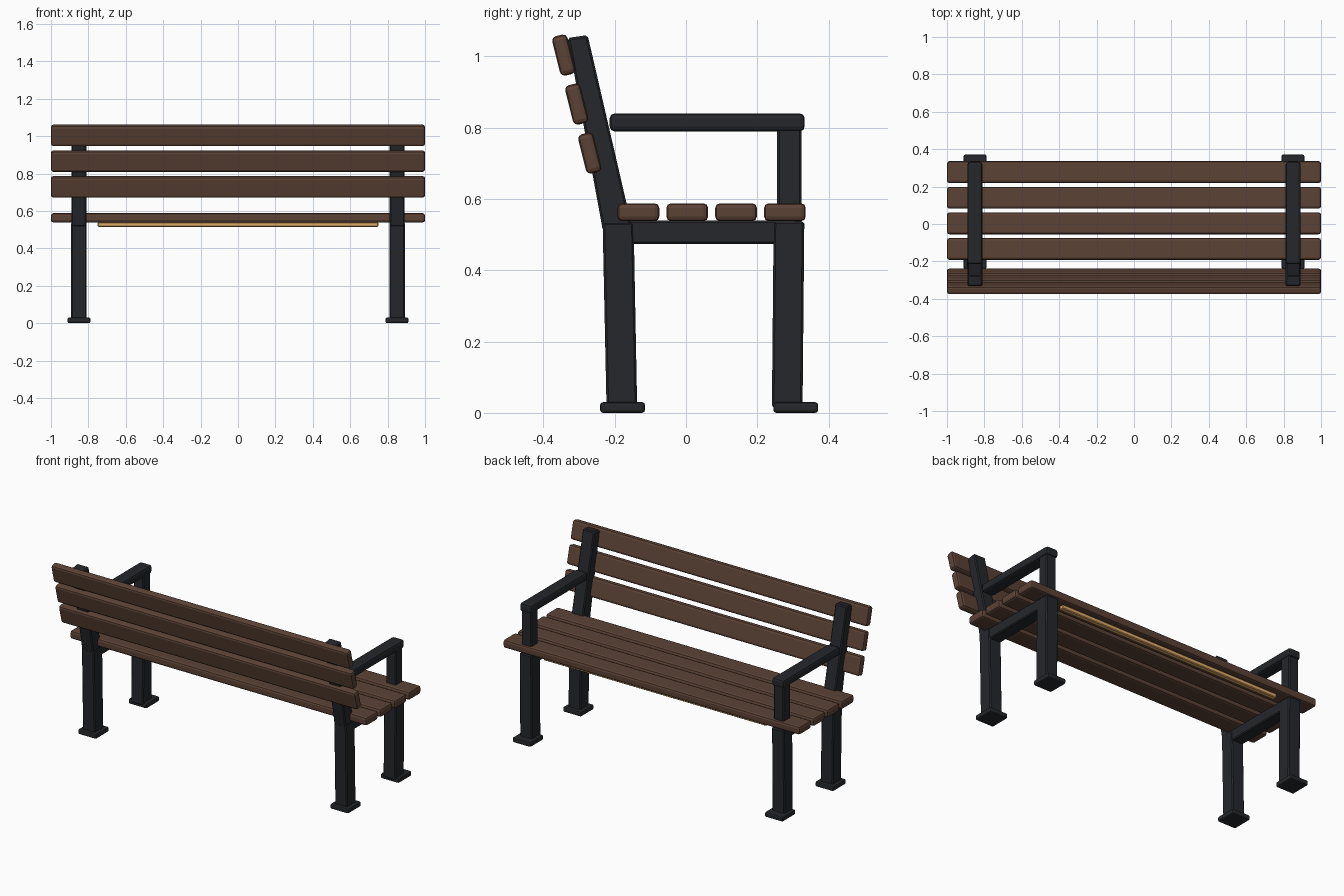
import bpy, bmesh
from math import radians
from mathutils import Matrix

if "Cube" in bpy.data.objects:
    bpy.data.objects.remove(bpy.data.objects["Cube"])


def material(name, color):
    m = bpy.data.materials.new(name)
    m.diffuse_color = (*color, 1)
    m.use_nodes = True
    m.node_tree.nodes["Principled BSDF"].inputs["Base Color"].default_value = m.diffuse_color
    return m


WOOD = material("brown_wood", (0.105, 0.055, 0.036))
IRON = material("dark_iron", (0.018, 0.02, 0.024))
GLOW = material("amber_strip", (0.75, 0.42, 0.14))


def extrude(name, profile, x0, x1, mat, bevel, segments=1, mirror=False):
    """Extrude a (y, z) profile from x0 to x1, with chamfers and optional x mirror."""
    bm = bmesh.new()
    face = bm.faces.new([bm.verts.new((x0, y, z)) for y, z in profile])
    ext = bmesh.ops.extrude_face_region(bm, geom=[face])["geom"]
    verts = [v for v in ext if isinstance(v, bmesh.types.BMVert)]
    bmesh.ops.translate(bm, verts=verts, vec=(x1 - x0, 0, 0))
    bmesh.ops.recalc_face_normals(bm, faces=bm.faces[:])
    me = bpy.data.meshes.new(name)
    bm.to_mesh(me)
    bm.free()
    me.materials.append(mat)
    ob = bpy.data.objects.new(name, me)
    bpy.context.collection.objects.link(ob)
    b = ob.modifiers.new("bevel", "BEVEL")
    b.width, b.segments = bevel, segments
    if mirror:
        ob.modifiers.new("mirror", "MIRROR").use_axis = (True, False, False)
    return ob


def rect(y0, y1, z0, z1):
    return [(y0, z0), (y1, z0), (y1, z1), (y0, z1)]


def slat(name, y, z, width, thick, tilt):
    """Full-length board centred on (y, z), tilted about x."""
    ob = extrude(name, rect(-width / 2, width / 2, -thick / 2, thick / 2),
                 -1, 1, WOOD, 0.013, 2)
    ob.data.transform(Matrix.Translation((0, y, z)) @ Matrix.Rotation(radians(tilt), 4, "X"))


# seat boards
for i in range(4):
    slat(f"seat_slat_{i + 1}", -0.1335 + i * 0.137, 0.563, 0.117, 0.05, 0)

# backrest boards
for i in range(3):
    slat(f"back_slat_{i + 1}", -0.27 - i * 0.0365, 0.729 + i * 0.1375, 0.114, 0.044, 104)

# iron frame on both sides
IN, OUT = 0.809, 0.892
extrude("rear_leg", [(-0.223, 0.015), (-0.137, 0.015), (-0.147, 0.535), (-0.234, 0.535)],
        IN, OUT, IRON, 0.006, mirror=True)
extrude("back_post", [(-0.234, 0.515), (-0.15, 0.515), (-0.276, 1.06), (-0.332, 1.052)],
        IN + 0.002, OUT - 0.002, IRON, 0.006, mirror=True)
extrude("front_leg", [(0.241, 0.015), (0.327, 0.015), (0.332, 0.537), (0.246, 0.537)],
        IN, OUT, IRON, 0.006, mirror=True)
extrude("seat_beam", rect(-0.2, 0.31, 0.474, 0.54), IN + 0.003, OUT - 0.003,
        IRON, 0.006, mirror=True)
extrude("arm_post", rect(0.256, 0.324, 0.53, 0.80), 0.817, 0.884, IRON, 0.006, mirror=True)
extrude("armrest", rect(-0.214, 0.333, 0.79, 0.84), 0.811, 0.89, IRON, 0.013, 2, mirror=True)

# foot plates
for name, y in (("rear_foot", -0.178), ("front_foot", 0.308)):
    extrude(name, rect(y - 0.063, y + 0.063, 0, 0.03), 0.789, 0.911, IRON, 0.008, 2, mirror=True)

# amber strip under the front board
extrude("under_seat_strip", rect(0.27, 0.30, 0.515, 0.54), -0.75, 0.75, GLOW, 0.004)
